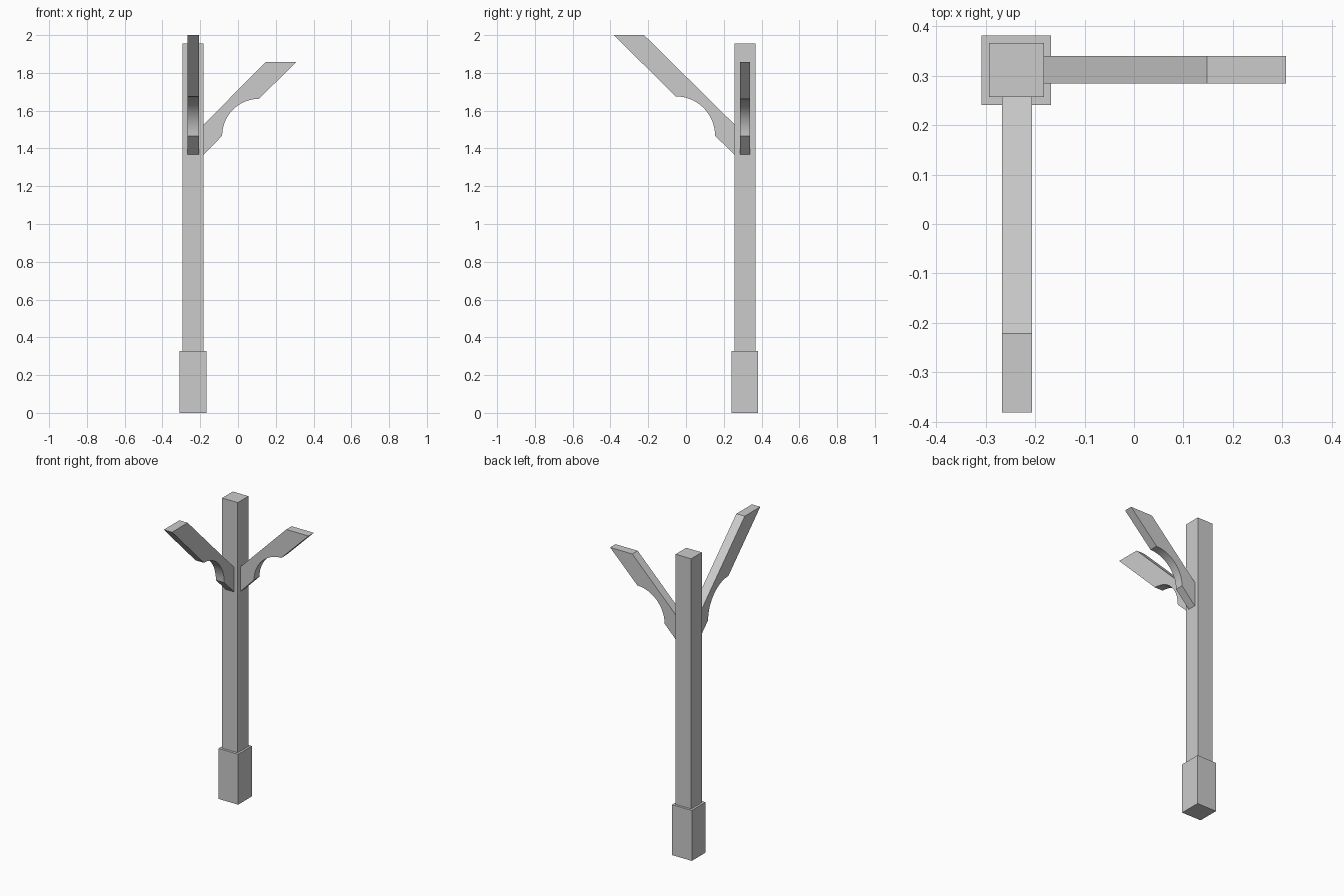
import bpy, bmesh, math
from mathutils import Vector

if "Cube" in bpy.data.objects:
    bpy.data.objects.remove(bpy.data.objects["Cube"])


def box(name, lo, hi):
    lo, hi = Vector(lo), Vector(hi)
    bpy.ops.mesh.primitive_cube_add(size=1, location=(lo + hi) / 2)
    ob = bpy.context.object
    ob.name = name
    ob.scale = hi - lo
    bpy.ops.object.transform_apply(location=False, rotation=False, scale=True)
    return ob


def brace(name, reach, top, knee, radius, width, place):
    """Diagonal brace; profile is (distance from post, height), extruded sideways.
    place(d, w, z) maps profile distance, sideways position and height to xyz."""
    foot, shoulder, spring = 1.367, 1.527, 1.467
    profile = [(0, shoulder), (0, foot)]
    n = 16
    for i in range(n + 1):          # concave quarter-round underside
        a = math.pi - i * math.pi / 2 / n
        profile.append((knee + radius * math.cos(a), spring + radius * math.sin(a)))
    profile += [(reach, top), (reach - 0.16, top)]

    bm = bmesh.new()
    face = bm.faces.new([bm.verts.new(place(d, width[0], z)) for d, z in profile])
    ext = bmesh.ops.extrude_face_region(bm, geom=[face])
    shift = Vector(place(0, width[1], 0)) - Vector(place(0, width[0], 0))
    bmesh.ops.translate(bm, vec=shift,
                        verts=[g for g in ext["geom"] if isinstance(g, bmesh.types.BMVert)])
    bmesh.ops.recalc_face_normals(bm, faces=bm.faces)
    me = bpy.data.meshes.new(name)
    bm.to_mesh(me)
    bm.free()
    ob = bpy.data.objects.new(name, me)
    bpy.context.collection.objects.link(ob)
    bpy.ops.object.select_all(action='DESELECT')
    ob.select_set(True)
    bpy.context.view_layer.objects.active = ob
    bpy.ops.object.shade_smooth_by_angle(angle=math.radians(25))
    return ob


# Plinth and post
box("post_base", (-0.309, 0.241, 0), (-0.168, 0.382, 0.328))
box("post", (-0.294, 0.257, 0.328), (-0.182, 0.367, 1.955))

# Short brace towards +x, long brace towards the front (-y)
brace("side_brace", 0.49, 1.858, 0.294, 0.196, (0.285, 0.34),
      lambda d, w, z: (-0.182 + d, w, z))
brace("front_brace", 0.639, 2.0, 0.312, 0.209, (-0.267, -0.207),
      lambda d, w, z: (w, 0.257 - d, z))
